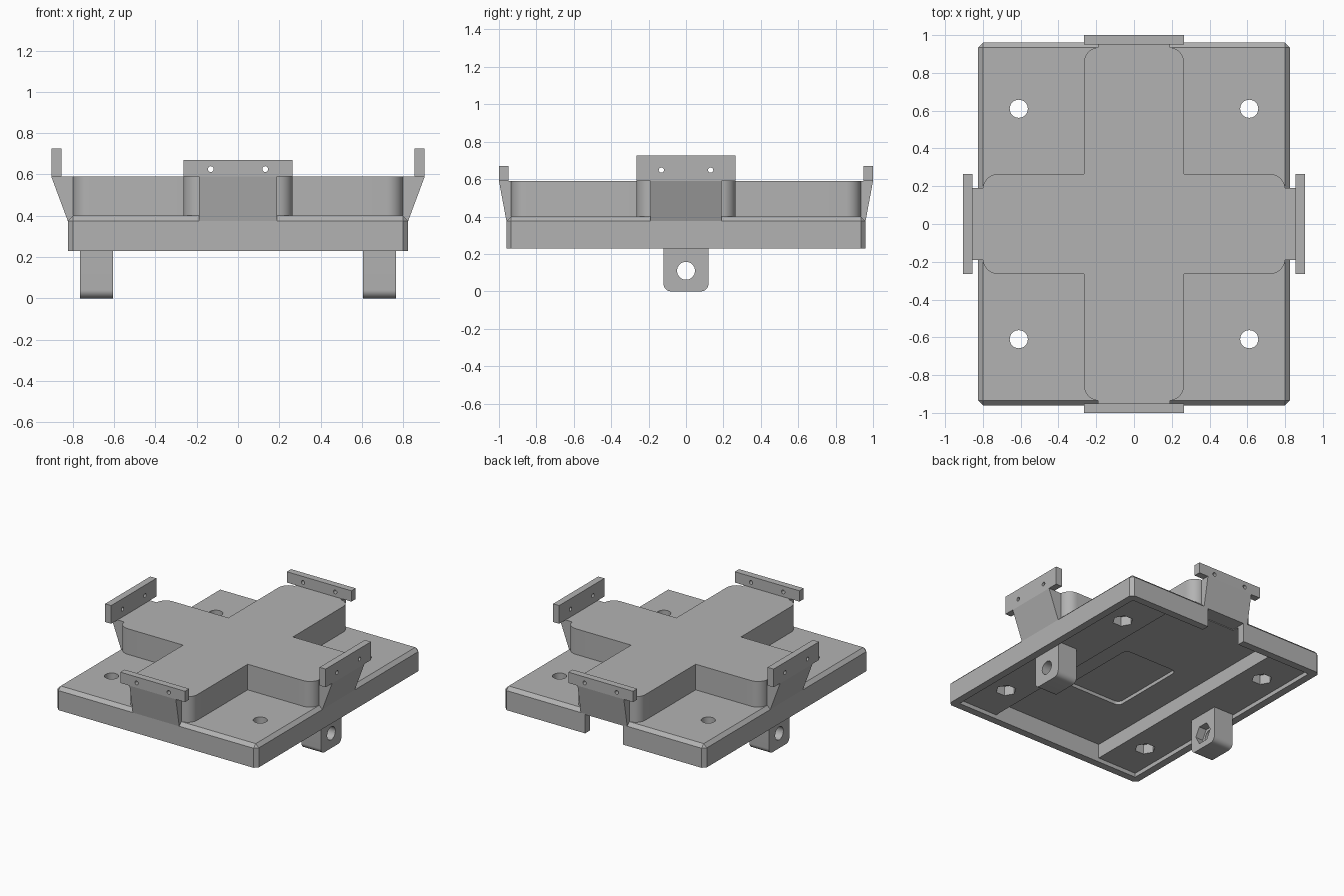
import bpy
import bmesh
from math import cos, sin, pi, radians

cube = bpy.data.objects.get("Cube")
if cube:
    bpy.data.objects.remove(cube, do_unlink=True)

grey = bpy.data.materials.new("plain grey")
grey.use_nodes = True
COLOUR = (0.45, 0.45, 0.45, 1)
grey.diffuse_color = COLOUR
grey.node_tree.nodes["Principled BSDF"].inputs["Base Color"].default_value = COLOUR


def to_object(name, bm):
    bmesh.ops.recalc_face_normals(bm, faces=bm.faces)
    mesh = bpy.data.meshes.new(name)
    bm.to_mesh(mesh)
    bm.free()
    obj = bpy.data.objects.new(name, mesh)
    bpy.context.collection.objects.link(obj)
    return obj


def prism(name, outline, lo, hi, axis):
    """Extrude a 2D outline along an axis: outline is (y,z), (x,z) or (x,y)."""
    place = {"x": lambda a, b, h: (h, a, b),
             "y": lambda a, b, h: (a, h, b),
             "z": lambda a, b, h: (a, b, h)}[axis]
    bm = bmesh.new()
    low = [bm.verts.new(place(a, b, lo)) for a, b in outline]
    high = [bm.verts.new(place(a, b, hi)) for a, b in outline]
    bm.faces.new(low)
    bm.faces.new(high)
    for i in range(len(low)):
        j = (i + 1) % len(low)
        bm.faces.new((low[i], low[j], high[j], high[i]))
    return to_object(name, bm)


def rect(a0, a1, b0, b1):
    return [(a0, b0), (a1, b0), (a1, b1), (a0, b1)]


def arc(ca, cb, r, start, end, n=8):
    steps = [radians(start + (end - start) * i / n) for i in range(n + 1)]
    return [(ca + r * cos(t), cb + r * sin(t)) for t in steps]


def ring(ca, cb, r, n=32):
    return arc(ca, cb, r, 0, 360, n)[:-1]


def cut(obj, cutters):
    """Subtract the cutters, bake the result and delete the cutters."""
    for c in cutters:
        c.hide_render = True
        mod = obj.modifiers.new("cut", "BOOLEAN")
        mod.operation = "DIFFERENCE"
        mod.solver = "EXACT"
        mod.object = c
    graph = bpy.context.evaluated_depsgraph_get()
    mesh = bpy.data.meshes.new_from_object(obj.evaluated_get(graph))
    obj.modifiers.clear()
    obj.data = mesh
    for c in cutters:
        bpy.data.objects.remove(c, do_unlink=True)


def finish(obj):
    obj.data.materials.clear()
    obj.data.materials.append(grey)
    bpy.ops.object.select_all(action="DESELECT")
    obj.select_set(True)
    bpy.context.view_layer.objects.active = obj
    bpy.ops.object.shade_smooth_by_angle(angle=radians(30))


X, Y = 0.825, 0.96              # half size of the base plate
BOTTOM, TOP, DECK = 0.23, 0.40, 0.59
ARM, FLARE = 0.265, 0.19        # half widths of the cross arms and brackets

# Base plate, chamfered on every edge except the bottom ones
plate = prism("base_plate", rect(-X, X, -Y, Y), BOTTOM, TOP, "z")
bm = bmesh.new()
bm.from_mesh(plate.data)
edges = [e for e in bm.edges if max(v.co.z for v in e.verts) > TOP - 0.01]
bmesh.ops.bevel(bm, geom=edges, offset=0.025, segments=1, affect="EDGES")
bm.to_mesh(plate.data)
bm.free()

# Underside recess, deep channel, centre pocket and rear notch
cutters = [
    prism("recess", rect(-0.77, 0.77, -0.905, 0.905), 0.1, 0.26, "z"),
    prism("channel", rect(-0.45, 0.45, -0.905, 0.905), 0.12, 0.365, "z"),
    prism("notch", rect(-0.155, 0.155, 0.85, 1.1), 0.14, 0.37, "z"),
]
# Bolt holes with hexagonal nut pockets below
for sx in (1, -1):
    for sy in (1, -1):
        cutters.append(prism("bolt_hole", ring(sx * 0.61, sy * 0.61, 0.048), 0.16, 0.5, "z"))
        cutters.append(prism("nut_pocket", ring(sx * 0.61, sy * 0.61, 0.07, 6), 0.18, 0.33, "z"))
pocket = (arc(0.18, 0.14, 0.04, 0, 90) + arc(-0.18, 0.14, 0.04, 90, 180)
          + arc(-0.18, -0.38, 0.04, 180, 270) + arc(0.18, -0.38, 0.04, 270, 360))
cutters.append(prism("centre_pocket", pocket, 0.3, 0.39, "z"))
cut(plate, cutters)
finish(plate)

# Raised cross with rounded arm ends
R = 0.08
quarter = (arc(0.80 - R, ARM - R, R, 0, 90) + [(ARM, ARM)]
           + arc(ARM - R, 0.935 - R, R, 0, 90))
outline = (quarter + [(-x, y) for x, y in reversed(quarter)]
           + [(-x, -y) for x, y in quarter] + [(x, -y) for x, y in reversed(quarter)])
finish(prism("raised_cross", outline, TOP - 0.005, DECK, "z"))


def bracket(name, axis, sign, edge, tip, height):
    """Flared bracket carrying a drilled tab at the end of a cross arm."""
    side = [(edge, 0.375), (tip, DECK), (edge - 0.04, DECK), (edge - 0.04, 0.38)]
    side = [(sign * a, b) for a, b in side]
    other = "y" if axis == "x" else "x"
    finish(prism(name + "_flare", side, -FLARE, FLARE, other))
    lo, hi = sorted((sign * tip, sign * (tip - 0.05)))
    tab = prism(name + "_tab", rect(-ARM, ARM, DECK, height), lo, hi, axis)
    hole_z = DECK + 0.4 * (height - DECK) + 0.004
    cut(tab, [prism("screw_hole", ring(s * 0.132, hole_z, 0.014, 20), lo - 0.1, hi + 0.1, axis)
              for s in (1, -1)])
    finish(tab)


bracket("front", "y", -1, Y, 1.0, 0.67)
bracket("back", "y", 1, Y, 1.0, 0.67)
bracket("left", "x", 1, X, 0.905, 0.725)
bracket("right", "x", -1, X, 0.905, 0.725)

# Hanging lugs: rounded side profile, sloped outer foot, hole with nut pocket
profile = (arc(-0.08, 0.04, 0.04, 180, 270) + arc(0.08, 0.04, 0.04, 270, 360)
           + [(0.12, 0.265), (-0.12, 0.265)])
for name, s in (("left_lug", 1), ("right_lug", -1)):
    inner, outer = 0.605, 0.765
    lug = prism(name, profile, *sorted((s * inner, s * outer)), "x")
    foot = [(0.685, -0.04), (0.845, -0.04), (0.845, 0.12)]
    cut(lug, [
        prism("foot_slope", [(s * (a + 0.04), b) for a, b in foot], -0.3, 0.3, "y"),
        prism("pin_hole", ring(0, 0.11, 0.048), *sorted((s * 0.5, s * 0.9)), "x"),
        prism("hex_pocket", ring(0, 0.11, 0.075, 6), *sorted((s * 0.5, s * 0.665)), "x"),
    ])
    finish(lug)
